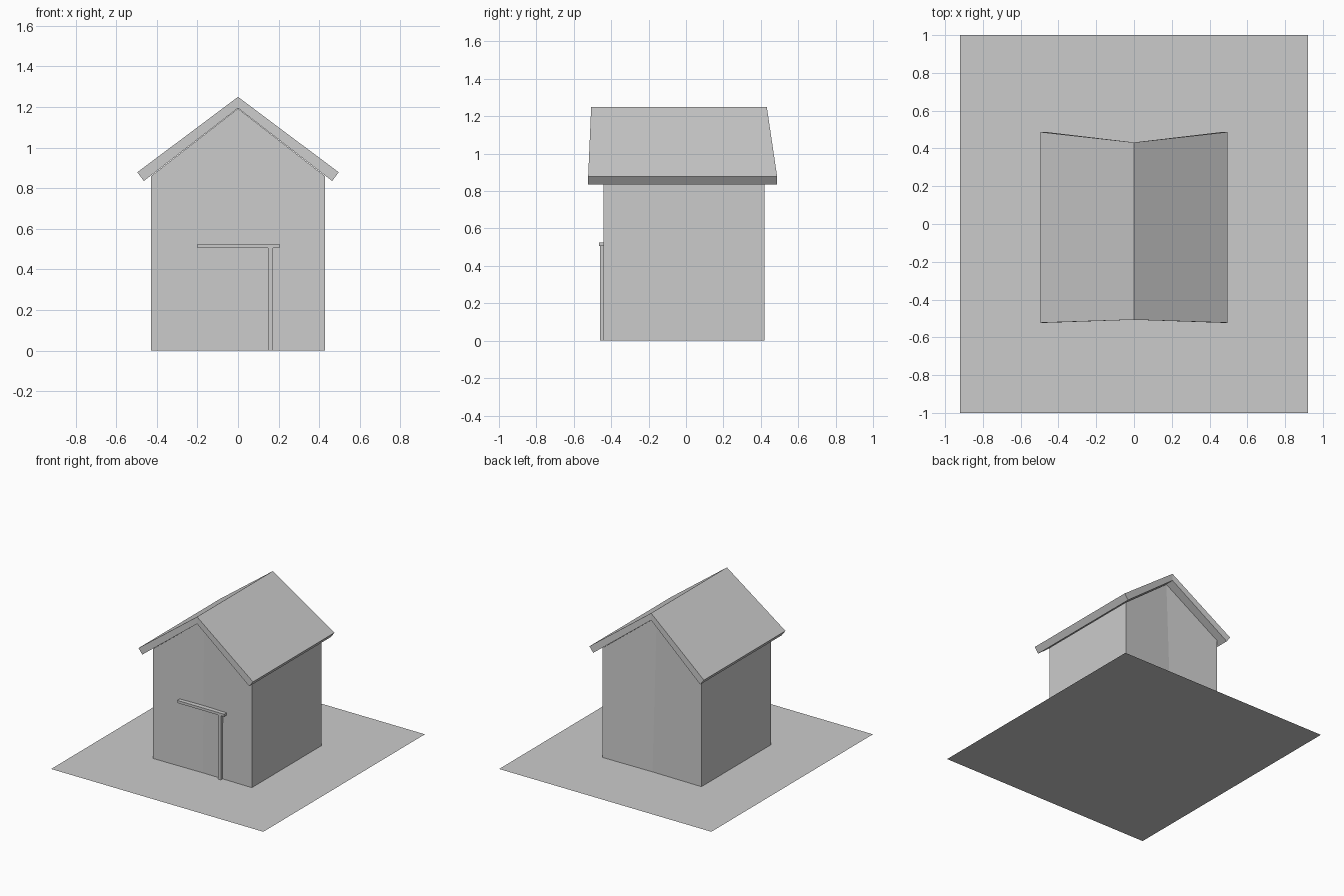
import bpy, bmesh

if "Cube" in bpy.data.objects:
    bpy.data.objects.remove(bpy.data.objects["Cube"])


def make_mesh(name, verts, faces):
    mesh = bpy.data.meshes.new(name)
    mesh.from_pydata(verts, [], faces)
    bm = bmesh.new()
    bm.from_mesh(mesh)
    bmesh.ops.recalc_face_normals(bm, faces=bm.faces)
    bm.to_mesh(mesh)
    bm.free()
    ob = bpy.data.objects.new(name, mesh)
    bpy.context.collection.objects.link(ob)
    return ob


def half_prism(name, pts, mirror=True):
    """Quad profile of (x, z, y_front, y_back), run front to back and mirrored across x = 0."""
    verts = [(x, f, z) for x, z, f, b in pts] + [(x, b, z) for x, z, f, b in pts]
    # the inner side (points 3 to 0) lies on the mirror plane and stays open
    faces = [(0, 1, 2, 3), (4, 5, 6, 7)]
    faces += [(i, i + 1, i + 5, i + 4) for i in range(3)]
    ob = make_mesh(name, verts, faces)
    mod = ob.modifiers.new("mirror", 'MIRROR')
    mod.merge_threshold = 0.0005
    return ob


def box(name, lo, hi):
    bpy.ops.mesh.primitive_cube_add(size=1, location=[(a + b) / 2 for a, b in zip(lo, hi)])
    ob = bpy.context.object
    ob.name = name
    ob.scale = [b - a for a, b in zip(lo, hi)]
    return ob


# flat yard
bpy.ops.mesh.primitive_plane_add(size=2)
yard = bpy.context.object
yard.name = "yard"
yard.scale = (0.92, 1, 1)

# house walls, with gables leaning slightly in at the peak
half_prism("walls", [
    (0, 0, -0.435, 0.415),
    (0.428, 0, -0.44, 0.42),
    (0.428, 0.86, -0.44, 0.42),
    (0, 1.193, -0.42, 0.363),
])

# roof slabs, shorter at the ridge than at the eaves
half_prism("roof", [
    (0, 1.195, -0.507, 0.432),
    (0.464, 0.836, -0.523, 0.487),
    (0.496, 0.879, -0.523, 0.487),
    (0, 1.25, -0.507, 0.432),
])

# porch trim on the front wall
box("door_post", (0.147, -0.46, 0), (0.173, -0.43, 0.508))
box("door_lintel", (-0.2, -0.466, 0.506), (0.205, -0.43, 0.526))
